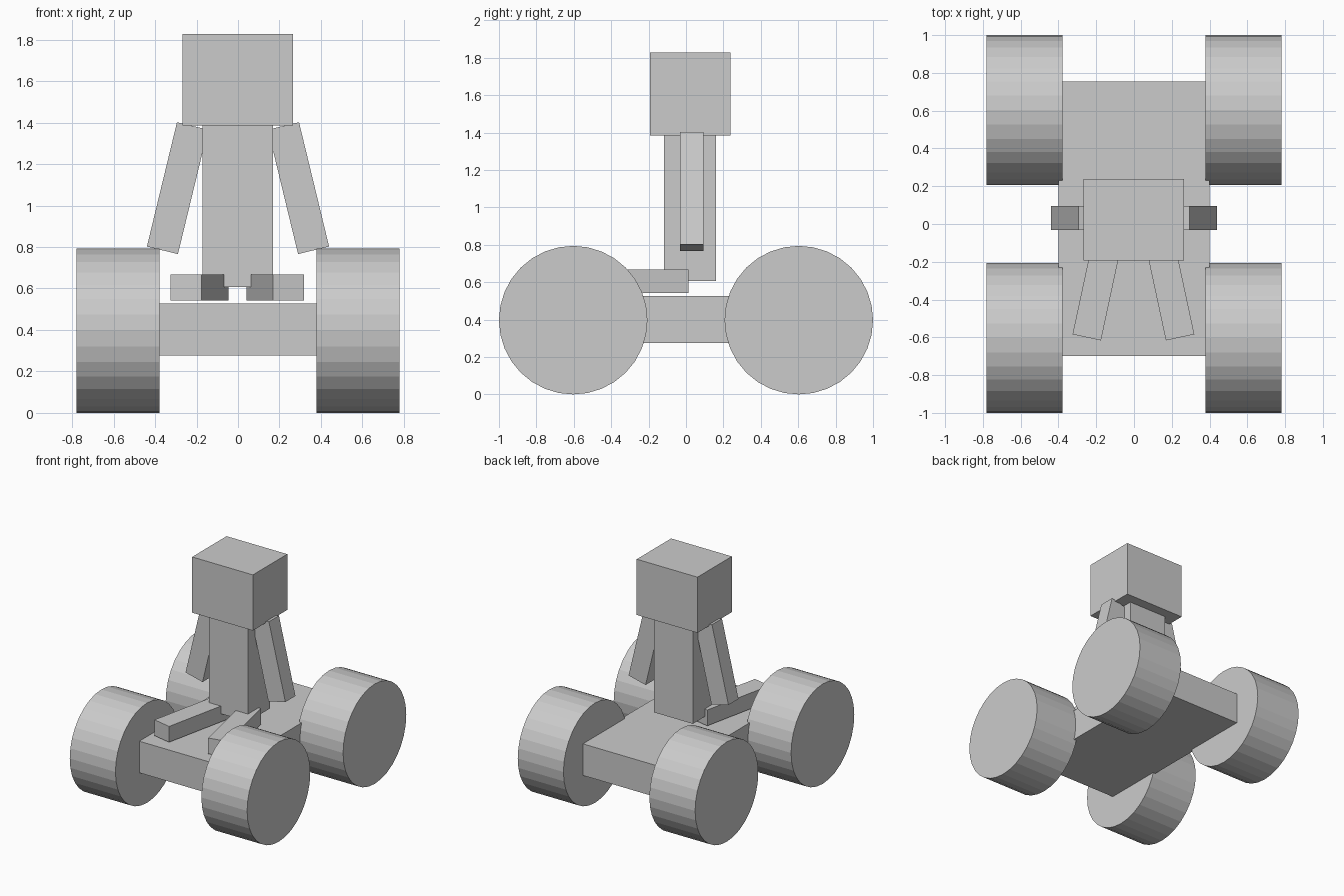
import bpy
from math import radians, pi

if "Cube" in bpy.data.objects:
    bpy.data.objects.remove(bpy.data.objects["Cube"])


def box(name, center, size, rot=(0, 0, 0)):
    bpy.ops.mesh.primitive_cube_add(size=1, location=center, rotation=rot)
    ob = bpy.context.object
    ob.name = name
    ob.scale = size
    return ob


def box_span(name, x, y, z):
    spans = (x, y, z)
    return box(name, [(a + b) / 2 for a, b in spans], [b - a for a, b in spans])


# Cart base, sunk slightly into the wheels
box_span("chassis", (-0.40, 0.40), (-0.70, 0.755), (0.276, 0.527))

# Rider body and head
box_span("torso", (-0.172, 0.17), (-0.118, 0.16), (0.606, 1.386))
box_span("head", (-0.268, 0.266), (-0.193, 0.239), (1.385, 1.828))

for side, s in (("left", -1), ("right", 1)):
    # Arms slope outward, legs splay forward
    box(side + "_arm", (s * 0.292, 0.031, 1.084), (0.154, 0.126, 0.617),
        (0, -s * radians(13.6), 0))
    box(side + "_leg", (s * 0.183 - 0.003, -0.301, 0.604), (0.154, 0.612, 0.126),
        (0, 0, s * radians(12.1)))
    # Wheels
    for end, y in (("front", -0.603), ("rear", 0.603)):
        bpy.ops.mesh.primitive_cylinder_add(
            vertices=32, radius=0.397, depth=0.402,
            location=(s * 0.579, y, 0.397), rotation=(0, pi / 2, 0))
        bpy.context.object.name = f"{end}_{side}_wheel"
